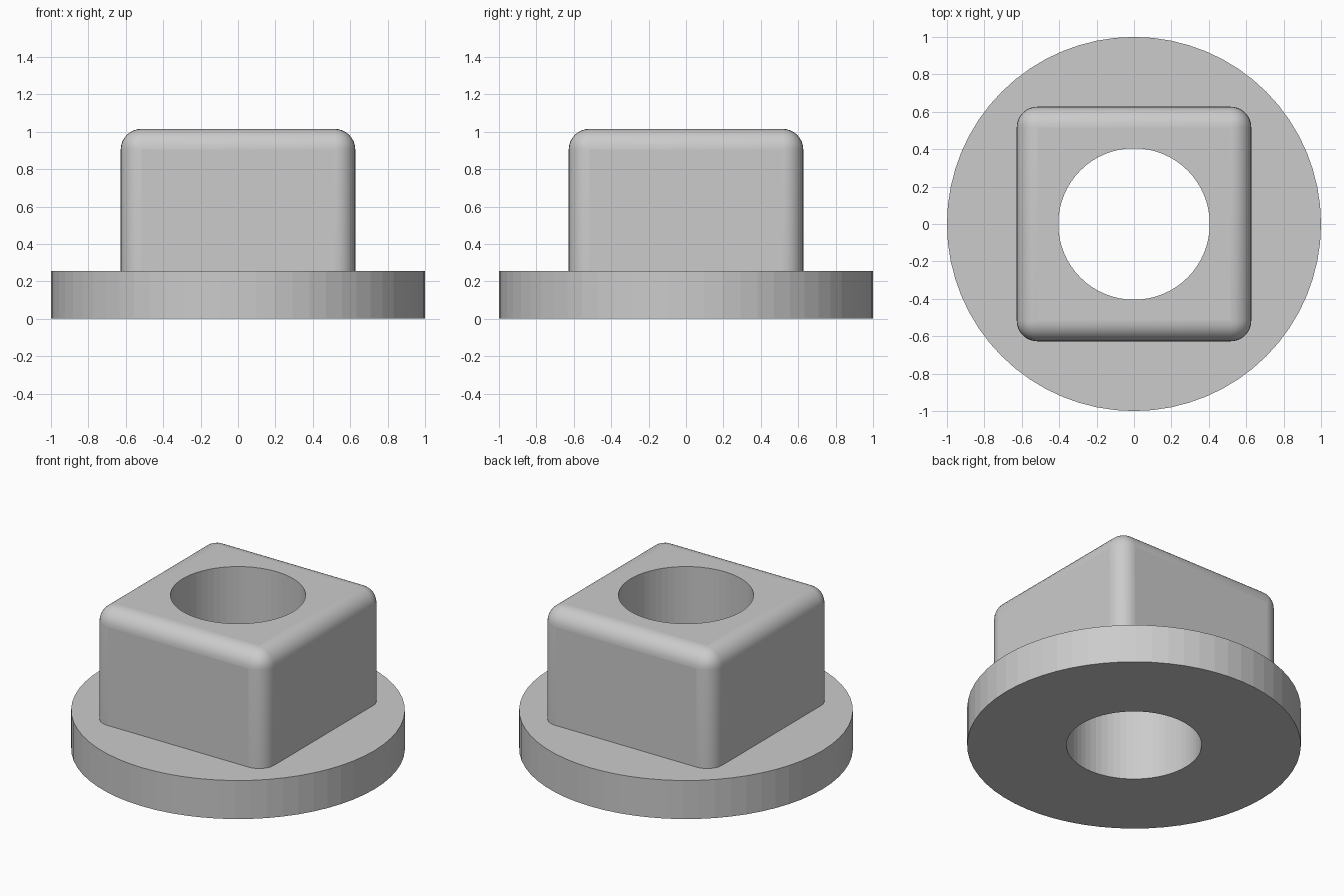
import bpy, bmesh
from mathutils import Matrix

if "Cube" in bpy.data.objects:
    bpy.data.objects.remove(bpy.data.objects["Cube"])

FLANGE_TOP, BLOCK_TOP = 0.255, 1.015
HALF, ROUND, HOLE_R = 0.627, 0.11, 0.405


def make_object(name, bm):
    mesh = bpy.data.meshes.new(name)
    bm.to_mesh(mesh)
    bm.free()
    obj = bpy.data.objects.new(name, mesh)
    bpy.context.collection.objects.link(obj)
    return obj


def cylinder(name, radius, z0, z1, sides=64):
    bm = bmesh.new()
    bmesh.ops.create_cone(bm, cap_ends=True, segments=sides, radius1=radius,
                          radius2=radius, depth=z1 - z0,
                          matrix=Matrix.Translation((0, 0, (z0 + z1) / 2)))
    return make_object(name, bm)


def rounded_block(name, z0, z1):
    bm = bmesh.new()
    size = Matrix.Diagonal((2 * HALF, 2 * HALF, z1 - z0, 1))
    bmesh.ops.create_cube(bm, size=1,
                          matrix=Matrix.Translation((0, 0, (z0 + z1) / 2)) @ size)
    # round everything except the buried bottom rim
    edges = [e for e in bm.edges if max(v.co.z for v in e.verts) > z0 + 0.01]
    bmesh.ops.bevel(bm, geom=edges, offset=ROUND, offset_type='OFFSET',
                    segments=8, profile=0.5, affect='EDGES')
    # only the rounded strips are smooth shaded
    bm.normal_update()
    for f in bm.faces:
        f.smooth = max(abs(c) for c in f.normal) < 0.9999
    return make_object(name, bm)


def boolean(obj, tool, operation):
    mod = obj.modifiers.new(tool.name, 'BOOLEAN')
    mod.operation = operation
    mod.solver = 'EXACT'
    mod.object = tool
    tool.hide_render = True
    tool.hide_set(True)


# Round flange with the square boss fused on, then the through bore
bushing = cylinder("flanged_bushing", 1.0, 0, FLANGE_TOP)
boss = rounded_block("square_boss", 0.1, BLOCK_TOP)
bore = cylinder("bore_cutter", HOLE_R, -0.2, BLOCK_TOP + 0.2)
boolean(bushing, boss, 'UNION')
boolean(bushing, bore, 'DIFFERENCE')

# Bake the result and drop the helpers
bpy.context.view_layer.update()
result = bpy.data.meshes.new_from_object(
    bushing.evaluated_get(bpy.context.evaluated_depsgraph_get()))
bushing.modifiers.clear()
bushing.data = result
for helper in (boss, bore):
    bpy.data.objects.remove(helper)
